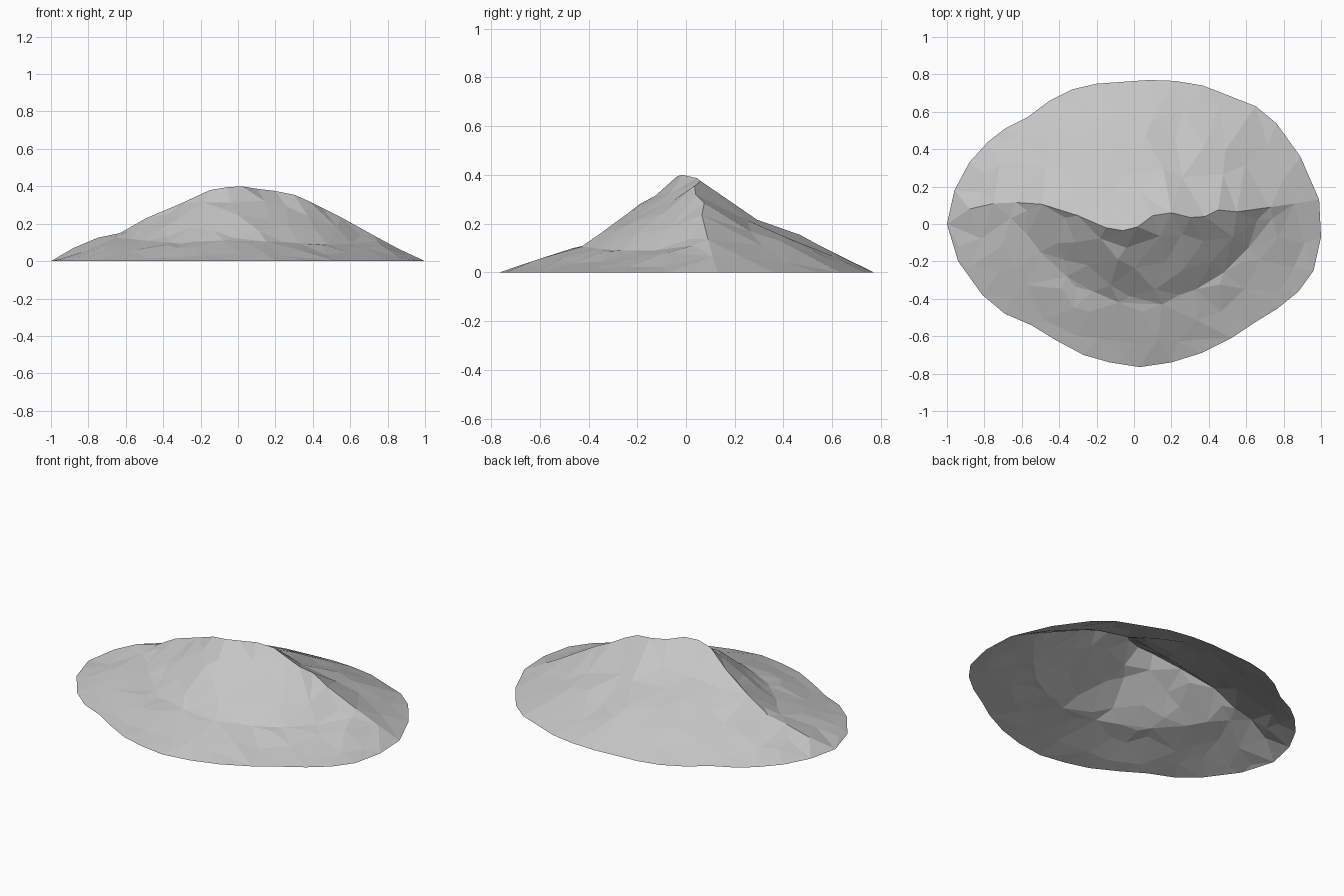
import bpy
import random
from mathutils import Vector
from mathutils.geometry import delaunay_2d_cdt

random.seed(4)
cube = bpy.data.objects.get("Cube")
if cube:
    bpy.data.objects.remove(cube, do_unlink=True)

# Guide lines in plan: back and front halves of the base outline (x, y)
back_edge = [(-1, 0), (-.96, .18), (-.88, .33), (-.78, .44), (-.69, .51), (-.57, .57),
             (-.45, .66), (-.33, .72), (-.2, .75), (.08, .77), (.22, .765), (.37, .74),
             (.65, .63), (.76, .54), (.89, .36), (.99, .13), (1, 0)]
front_edge = [(-1, 0), (-.94, -.2), (-.81, -.38), (-.69, -.48), (-.55, -.54), (-.42, -.62),
              (-.27, -.7), (-.13, -.74), (.03, -.765), (.2, -.74), (.36, -.69), (.52, -.61),
              (.64, -.53), (.77, -.45), (.88, -.36), (.96, -.25), (1, -.07)]
# Crest (x, y, z) and the foot of the steep front face (x, y, z)
crest = [(-.88, .08, .07), (-.75, .11, .125), (-.63, .115, .15), (-.49, .105, .23),
         (-.3, .045, .31), (-.15, -.02, .38), (-.06, -.035, .395), (.02, -.015, .4),
         (.1, .045, .387), (.2, .06, .375), (.3, .035, .355), (.38, .04, .32),
         (.45, .075, .285), (.55, .065, .235), (.73, .09, .135), (.86, .11, .065)]
foot = [(-.66, .03, .125), (-.5, -.15, .11), (-.36, -.28, .1), (-.22, -.36, .105),
        (-.08, -.42, .11), (.15, -.43, .105), (.33, -.35, .095), (.48, -.26, .09),
        (.61, -.13, .09), (.74, .03, .11)]
back_profile = [(0, 1), (.2, .7), (.5, .47), (.78, .22), (1, 0)]


def interpolate(points, x, axis=1):
    """Read a guide line at x."""
    if x <= points[0][0]:
        return points[0][axis]
    for a, b in zip(points, points[1:]):
        if x <= b[0]:
            t = (x - a[0]) / (b[0] - a[0])
            return a[axis] + t * (b[axis] - a[axis])
    return points[-1][axis]


def blend(y, start, end, high, low):
    t = min(max((y - start) / ((end - start) or 1), 0), 1)
    return high + t * (low - high)


full_crest = [(-1, 0, 0)] + crest + [(1, .13, 0)]


def height(x, y):
    """Slope of the hill at any plan position."""
    ridge_y, ridge_z = (interpolate(full_crest, x, i) for i in (1, 2))
    if y >= ridge_y:
        t = (y - ridge_y) / max(interpolate(back_edge, x) - ridge_y, .01)
        z = ridge_z * interpolate(back_profile, min(t, 1))
        gully = max(0, 1 - abs(x - .22) / .16) * 4 * t * (1 - t)
        return max(z - .025 * gully, 0)
    edge = interpolate(front_edge, x)
    if foot[0][0] < x < foot[-1][0]:
        foot_y, foot_z = (interpolate(foot, x, i) for i in (1, 2))
        if y > foot_y:
            return blend(y, ridge_y, foot_y, ridge_z, foot_z)
        return blend(y, foot_y, edge, foot_z, 0)
    return blend(y, ridge_y, edge, ridge_z, 0)


# Fixed points: base outline, crest and foot line, joined by kept edges
outline = back_edge[:-1] + front_edge[:0:-1]
verts = [(x, y, 0) for x, y in outline]
count = len(verts)
edges = [(i, (i + 1) % count) for i in range(count)]
for line in (crest, foot):
    first = len(verts)
    verts += line
    edges += [(i, i + 1) for i in range(first, len(verts) - 1)]


# Scattered points: fine on the rocky front, coarse on the smooth back
def scatter(step, is_front, roughness):
    rows = int(2 / step) + 1
    for row in range(rows):
        for column in range(rows):
            x = -1 + (column + row % 2 / 2) * step + random.uniform(-.3, .3) * step
            y = -1 + row * step + random.uniform(-.3, .3) * step
            if abs(x) > .95 or (y < interpolate(full_crest, x)) != is_front:
                continue
            near = min((Vector(v[:2]) - Vector((x, y))).length for v in verts)
            inside = interpolate(front_edge, x) + .04 < y < interpolate(back_edge, x) - .04
            if inside and near > step * .5:
                z = height(x, y)
                noise = random.uniform(-1, 1) * min(roughness, z * .15)
                verts.append((x, y, z + noise))


scatter(.13, True, .012)
scatter(.16, False, .006)

# Triangulated open shell
plan = [Vector(v[:2]) for v in verts]
points, _, faces, origins, _, _ = delaunay_2d_cdt(plan, edges, [list(range(count))], 1, 1e-5)
shell = []
for point, source in zip(points, origins):
    z = verts[source[0]][2] if source else height(*point)
    shell.append((point.x, point.y, z))
mesh = bpy.data.meshes.new("hill")
mesh.from_pydata(shell, [], [list(f) for f in faces])
mesh.update()
hill = bpy.data.objects.new("hill", mesh)
bpy.context.collection.objects.link(hill)

# Single stone colour
stone = bpy.data.materials.new("grey stone")
stone.use_nodes = True
colour = (.56, .56, .56, 1)
stone.diffuse_color = colour
stone.node_tree.nodes["Principled BSDF"].inputs["Base Color"].default_value = colour
mesh.materials.append(stone)
